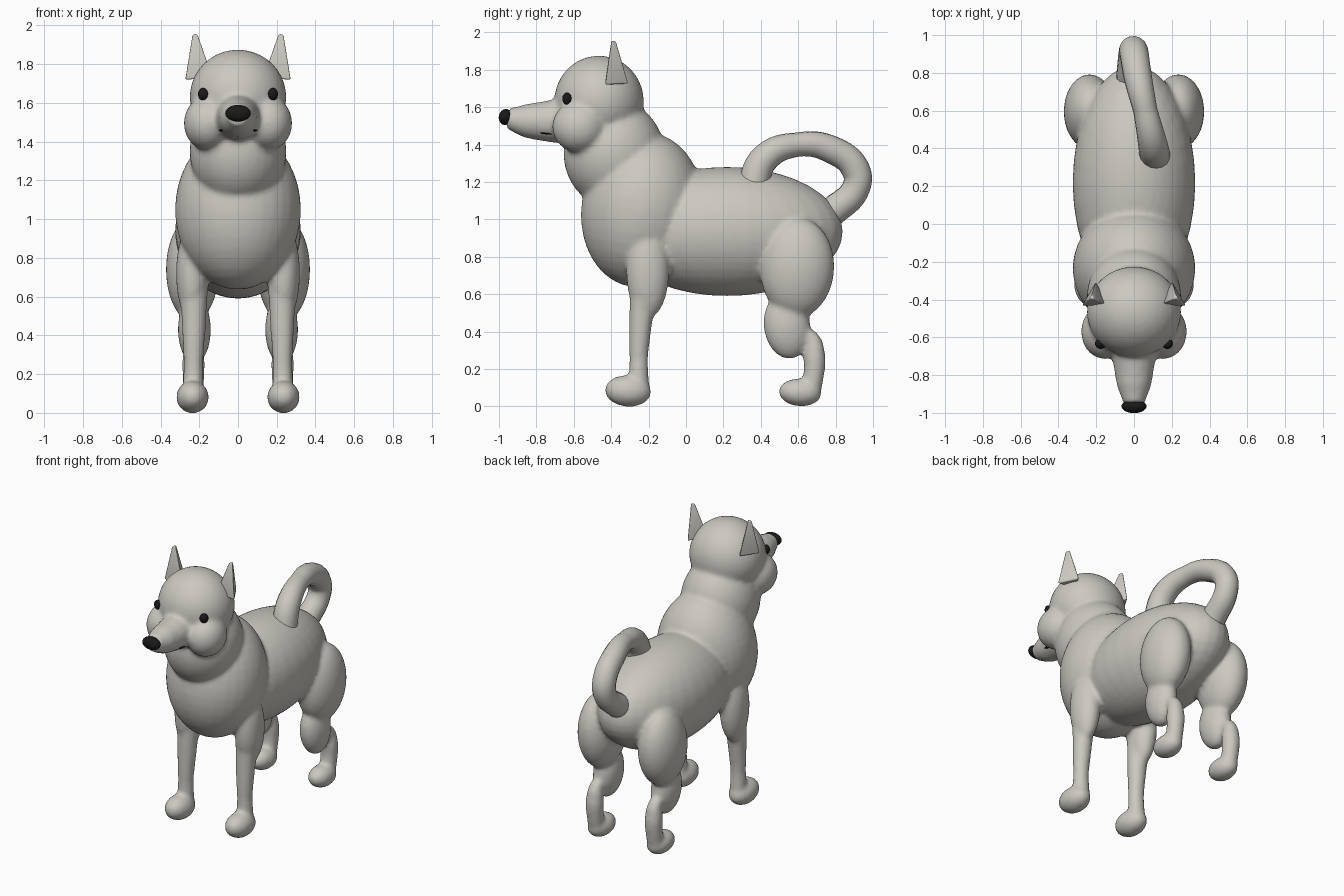
import bpy, bmesh, math
from mathutils import Matrix, Vector

old = bpy.data.objects.get("Cube")
if old:
    bpy.data.objects.remove(old, do_unlink=True)


def material(name, color, rough):
    m = bpy.data.materials.new(name)
    m.use_nodes = True
    m.diffuse_color = color
    bsdf = m.node_tree.nodes["Principled BSDF"]
    bsdf.inputs["Base Color"].default_value = color
    bsdf.inputs["Roughness"].default_value = rough
    return m


FUR = material("warm grey fur", (0.6, 0.58, 0.53, 1), 0.7)
BLACK = material("black", (0.01, 0.01, 0.01, 1), 0.5)


def ellipsoid(bm, center, radii, tilt=0, turn=0):
    """Ellipsoid tilted about x, then turned about z (degrees)."""
    m = (Matrix.Translation(center)
         @ Matrix.Rotation(math.radians(turn), 4, "Z")
         @ Matrix.Rotation(math.radians(tilt), 4, "X")
         @ Matrix.Diagonal((*radii, 1)))
    bmesh.ops.create_uvsphere(bm, u_segments=32, v_segments=20, radius=1, matrix=m)


def tube(bm, points):
    """Smooth closed tube through (x, y, z, radius) points."""
    cu = bpy.data.curves.new("path", "CURVE")
    cu.dimensions = "3D"
    cu.bevel_depth = 1
    cu.bevel_resolution = 6
    cu.use_fill_caps = True
    sp = cu.splines.new("BEZIER")
    sp.resolution_u = 10
    sp.bezier_points.add(len(points) - 1)
    for bp, p in zip(sp.bezier_points, points):
        bp.co, bp.radius = p[:3], p[3]
        bp.handle_left_type = bp.handle_right_type = "AUTO"
    ob = bpy.data.objects.new("path", cu)
    bpy.context.collection.objects.link(ob)
    bpy.context.view_layer.update()
    me = bpy.data.meshes.new_from_object(
        ob.evaluated_get(bpy.context.evaluated_depsgraph_get()))
    bm.from_mesh(me)
    bpy.data.objects.remove(ob, do_unlink=True)
    bpy.data.curves.remove(cu)
    bpy.data.meshes.remove(me)
    bmesh.ops.remove_doubles(bm, verts=bm.verts, dist=0.0005)


def finish(name, bm, mat):
    bmesh.ops.recalc_face_normals(bm, faces=bm.faces)
    me = bpy.data.meshes.new(name)
    for f in bm.faces:
        f.smooth = True
        f.material_index = 0
    bm.to_mesh(me)
    bm.free()
    me.materials.clear()
    me.materials.append(mat)
    ob = bpy.data.objects.new(name, me)
    bpy.context.collection.objects.link(ob)
    return ob


# Fused body: torso, chest, neck, head and muzzle
bm = bmesh.new()
ellipsoid(bm, (0, 0.22, 0.935), (0.325, 0.62, 0.345))
ellipsoid(bm, (0, -0.235, 1.05), (0.325, 0.325, 0.415), -8)
ellipsoid(bm, (0, -0.385, 1.35), (0.25, 0.27, 0.29))
ellipsoid(bm, (0, -0.465, 1.63), (0.25, 0.24, 0.245))
tube(bm, [(0, -0.5, 1.53, 0.125), (0, -0.7, 1.525, 0.117),
          (0, -0.85, 1.527, 0.093), (0, -0.955, 1.54, 0.055)])

for s in (-1, 1):
    # Cheeks
    ellipsoid(bm, (s * 0.155, -0.57, 1.495), (0.125, 0.145, 0.14))
    # Front legs: shoulder, shin, paw
    ellipsoid(bm, (s * 0.235, -0.205, 0.72), (0.085, 0.115, 0.25))
    tube(bm, [(s * 0.23, -0.22, 0.72, 0.08), (s * 0.228, -0.24, 0.48, 0.064),
              (s * 0.23, -0.253, 0.25, 0.05), (s * 0.232, -0.25, 0.08, 0.056)])
    ellipsoid(bm, (s * 0.235, -0.31, 0.082), (0.084, 0.125, 0.084), -4)
    # Hind legs: thigh, calf, hock, paw
    ellipsoid(bm, (s * 0.235, 0.595, 0.74), (0.137, 0.198, 0.268), -3)
    ellipsoid(bm, (s * 0.225, 0.54, 0.43), (0.085, 0.125, 0.178), 8)
    tube(bm, [(s * 0.23, 0.6, 0.39, 0.03), (s * 0.23, 0.665, 0.365, 0.046),
              (s * 0.23, 0.687, 0.26, 0.06), (s * 0.23, 0.672, 0.08, 0.052)])
    ellipsoid(bm, (s * 0.23, 0.61, 0.074), (0.078, 0.115, 0.074), -4)

body = finish("body", bm, FUR)
remesh = body.modifiers.new("fuse", "REMESH")
remesh.mode = "VOXEL"
remesh.voxel_size = 0.014
remesh.use_smooth_shade = True
soften = body.modifiers.new("soften", "SMOOTH")
soften.factor = 0.5
soften.iterations = 8

# Curled tail with both ends sunk into the back
bm = bmesh.new()
tube(bm, [(0.11, 0.35, 1.15, 0.085), (0.1, 0.42, 1.325, 0.078),
          (0.06, 0.6, 1.4, 0.064), (0.02, 0.78, 1.372, 0.075),
          (0, 0.905, 1.27, 0.077), (-0.005, 0.91, 1.17, 0.075),
          (-0.015, 0.77, 1.03, 0.08)])
finish("tail", bm, FUR)

# Three-sided ears with rounded edges, point of the section to the back
for s, side in ((-1, "right"), (1, "left")):
    bm = bmesh.new()
    bmesh.ops.create_cone(bm, cap_ends=True, segments=3, radius1=0.085,
                          radius2=0.018, depth=0.23)
    lean = Matrix.Rotation(math.radians(s * 5), 4, "Y")
    back = max(bm.verts, key=lambda v: v.co.xy.length).co
    spin = math.pi / 2 - math.atan2(back.y, back.x)
    bm.transform(Matrix.Translation((s * 0.212, -0.39, 1.84)) @ lean
                 @ Matrix.Rotation(spin, 4, "Z"))
    ear = finish(side + "_ear", bm, FUR)
    bev = ear.modifiers.new("round", "BEVEL")
    bev.width = 0.022
    bev.segments = 4

    # Eyes
    bm = bmesh.new()
    ellipsoid(bm, (s * 0.18, -0.636, 1.645), (0.028, 0.024, 0.032), 0, s * 35)
    finish(side + "_eye", bm, BLACK)

    # Mouth corners
    bm = bmesh.new()
    ellipsoid(bm, (s * 0.085, -0.745, 1.458), (0.014, 0.036, 0.004), -6, s * 8)
    finish(side + "_mouth_corner", bm, BLACK)

# Nose
bm = bmesh.new()
ellipsoid(bm, (0, -0.965, 1.547), (0.066, 0.036, 0.043), -12)
finish("nose", bm, BLACK)
